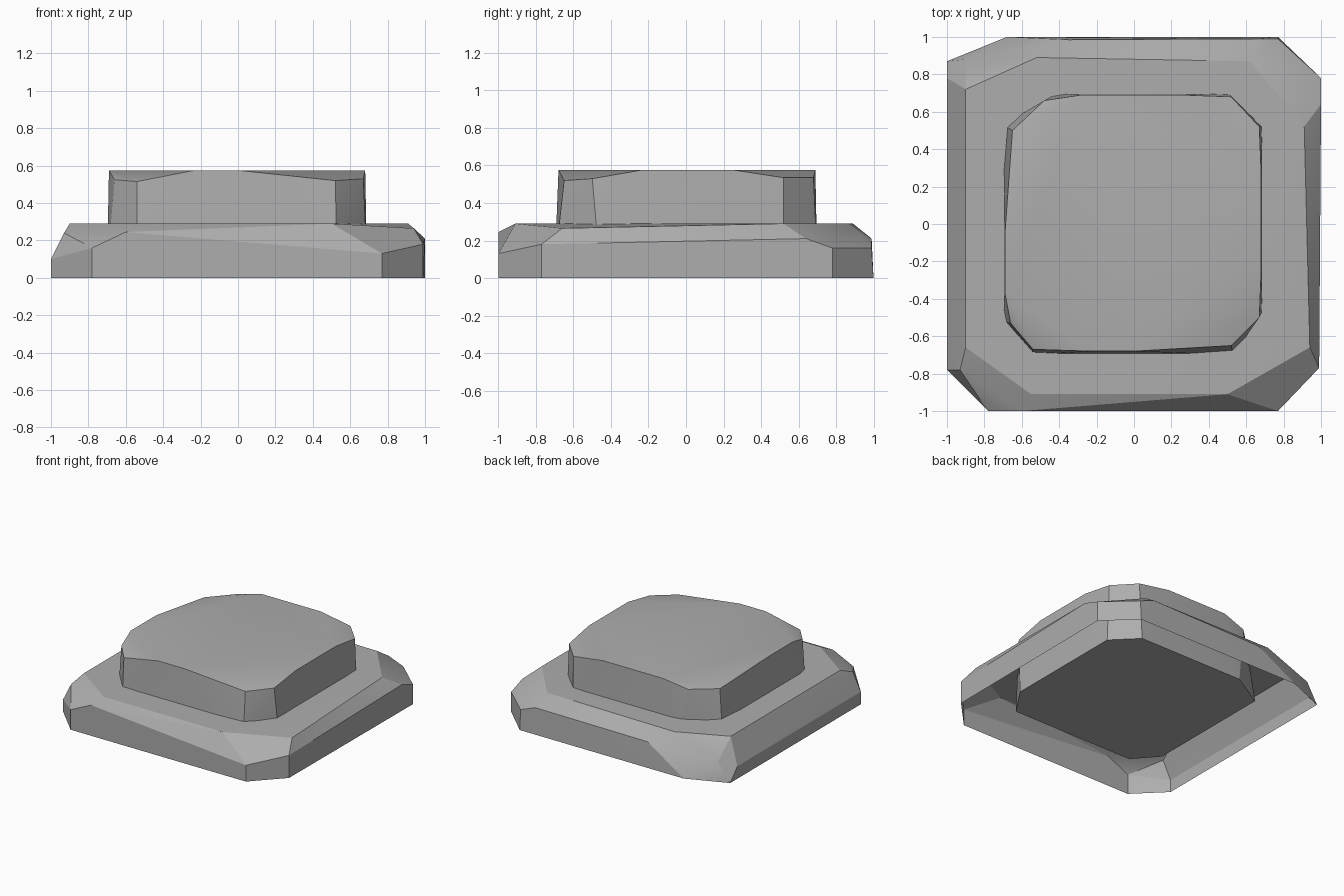
import bpy
import bmesh
import math

if "Cube" in bpy.data.objects:
    bpy.data.objects.remove(bpy.data.objects["Cube"], do_unlink=True)

# Single stone colour
GREY = (0.42, 0.42, 0.42, 1)
stone = bpy.data.materials.new("grey_stone")
stone.use_nodes = True
stone.diffuse_color = GREY
stone.node_tree.nodes["Principled BSDF"].inputs["Base Color"].default_value = GREY


def ring(outline, z):
    return [(x, y, z) for x, y in outline]


def cut_block(name, points, open_bottom=False):
    """Chiselled convex block spanning the given corners."""
    bm = bmesh.new()
    for p in points:
        bm.verts.new(p)
    bmesh.ops.convex_hull(bm, input=bm.verts[:])
    bmesh.ops.delete(bm, geom=[v for v in bm.verts if not v.link_faces], context='VERTS')
    bmesh.ops.dissolve_limit(bm, angle_limit=math.radians(1),
                             verts=bm.verts[:], edges=bm.edges[:])
    bmesh.ops.recalc_face_normals(bm, faces=bm.faces[:])
    if open_bottom:
        under = [f for f in bm.faces if all(v.co.z < 0.001 for v in f.verts)]
        bmesh.ops.delete(bm, geom=under, context='FACES')
    mesh = bpy.data.meshes.new(name)
    bm.to_mesh(mesh)
    bm.free()
    mesh.materials.append(stone)
    obj = bpy.data.objects.new(name, mesh)
    bpy.context.collection.objects.link(obj)
    bpy.ops.object.select_all(action='DESELECT')
    obj.select_set(True)
    bpy.context.view_layer.objects.active = obj
    bpy.ops.object.shade_smooth_by_angle(angle=math.radians(20))
    return obj


# Lower plinth: hollow shell with chipped shoulders
foot = [(-.78, -1), (.77, -1), (.99, -.77), (1, .78),
        (.77, 1), (-.68, 1), (-1, .87), (-1, -.78)]
shoulder = [(-.78, -1, .16), (-.6, -1, .245), (.77, -1, .13), (.99, -.77, .18),
            (1, .64, .21), (1, .78, .16), (.77, .99, .16), (.64, .99, .21),
            (-.35, .985, .2), (-.9, .88, .15), (-1, .78, .1),
            (-1, -.78, .1), (-.93, -.78, .24), (.94, -.66, .265)]
ledge = [(-.55, -.91), (.5, -.91), (.91, .52), (.62, .87),
         (-.52, .89), (-.9, .72), (-.9, -.66)]
cut_block("lower_plinth", ring(foot, 0) + shoulder + ring(ledge, .29), open_bottom=True)

# Upper block: sunk into the plinth, with chipped top corners
base = [(-.7, -.52), (-.54, -.7), (.53, -.7), (.69, -.46),
        (.69, .52), (.51, .7), (-.41, .7), (-.7, .53)]
chips = [(-.66, -.53, .525), (-.54, -.67, .515), (.52, -.65, .52), (.67, -.5, .53),
         (.67, .52, .535), (.52, .68, .535), (-.48, .66, .53), (-.65, .5, .52)]
top = [(-.69, -.37), (-.23, -.68), (0, -.68), (.68, -.24),
       (.68, .26), (.25, .69), (-.28, .69), (-.69, -.05)]
cut_block("upper_block", ring(base, .07) + chips + ring(top, .575))
